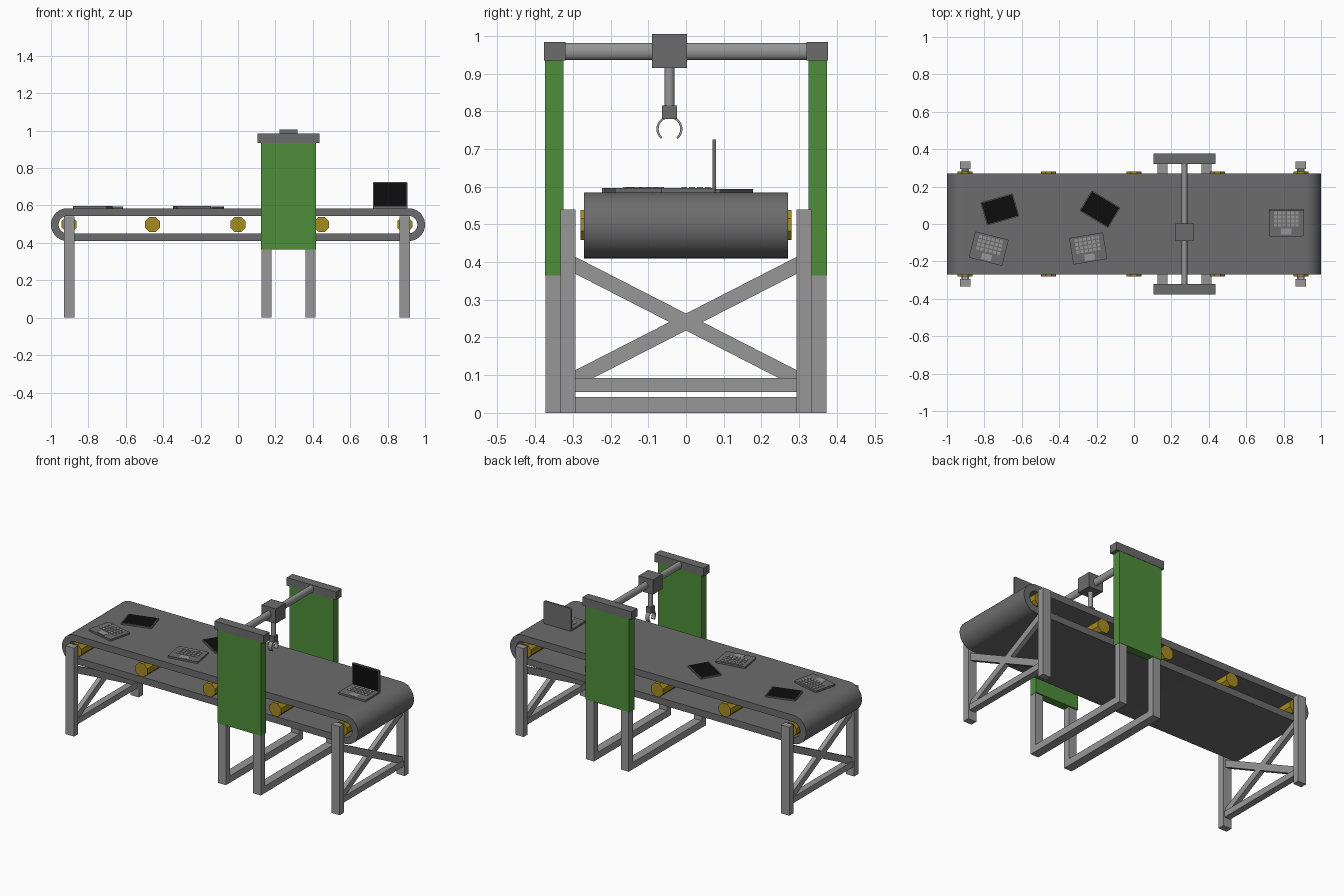
import bpy, bmesh, math
from mathutils import Matrix, Vector

if "Cube" in bpy.data.objects:
    bpy.data.objects.remove(bpy.data.objects["Cube"])


def mat(name, r, g, b):
    m = bpy.data.materials.new(name)
    m.diffuse_color = (r, g, b, 1)
    m.use_nodes = True
    m.node_tree.nodes["Principled BSDF"].inputs["Base Color"].default_value = m.diffuse_color
    return m


DARK = mat("dark grey", 0.15, 0.15, 0.15)
STEEL = mat("steel grey", 0.31, 0.31, 0.31)
GREEN = mat("green", 0.075, 0.27, 0.042)
GOLD = mat("gold", 0.38, 0.26, 0.014)
BLACK = mat("screen black", 0.004, 0.004, 0.004)


def finish(name, bm, *mats, smooth=False, matrix=None):
    bmesh.ops.recalc_face_normals(bm, faces=bm.faces)
    me = bpy.data.meshes.new(name)
    bm.to_mesh(me)
    bm.free()
    ob = bpy.data.objects.new(name, me)
    bpy.context.collection.objects.link(ob)
    for m in mats:
        me.materials.append(m)
    if matrix is not None:
        ob.matrix_world = matrix
    if smooth:
        bpy.ops.object.select_all(action='DESELECT')
        bpy.context.view_layer.objects.active = ob
        ob.select_set(True)
        bpy.ops.object.shade_smooth_by_angle(angle=math.radians(35))
    return ob


def add_box(bm, x0, x1, y0, y1, z0, z1):
    m = Matrix.Translation(((x0 + x1) / 2, (y0 + y1) / 2, (z0 + z1) / 2))
    m = m @ Matrix.Diagonal((x1 - x0, y1 - y0, z1 - z0, 1))
    return bmesh.ops.create_cube(bm, size=1, matrix=m)["verts"]


def box(name, m, *dims):
    bm = bmesh.new()
    add_box(bm, *dims)
    return finish(name, bm, m)


def cylinder(name, m, p0, p1, r, n=24, turn=0.0, smooth=True, flat=1.0):
    p0, p1 = Vector(p0), Vector(p1)
    d = p1 - p0
    q = Vector((0, 0, 1)).rotation_difference(d).to_matrix().to_4x4()
    t = (Matrix.Translation((p0 + p1) / 2) @ q @ Matrix.Diagonal((flat, 1, 1, 1))
         @ Matrix.Rotation(turn, 4, 'Z'))
    bm = bmesh.new()
    bmesh.ops.create_cone(bm, cap_ends=True, segments=n, radius1=r, radius2=r,
                          depth=d.length, matrix=t)
    return finish(name, bm, m, smooth=smooth)


def band(outer, inner, closed):
    """Solid strip between two matching 3D-pair profiles (front, back)."""
    bm = bmesh.new()
    rings = [[bm.verts.new(p) for p in (*o, *reversed(i))] for o, i in zip(outer, inner)]
    n = len(rings)
    for k in range(n if closed else n - 1):
        a, b = rings[k], rings[(k + 1) % n]
        for j in range(4):
            bm.faces.new((a[j], a[(j + 1) % 4], b[(j + 1) % 4], b[j]))
    if not closed:
        bm.faces.new(rings[0])
        bm.faces.new(rings[-1])
    return bm


# Belt: hollow stadium loop
def stadium(r, n=24, cx=0.9125, cz=0.4975, w=0.27):
    pts = []
    for s in (1, -1):
        for i in range(n + 1):
            a = math.pi * i / n - math.pi / 2
            x, z = s * (cx + r * math.cos(a)), cz + s * r * math.sin(a)
            pts.append(((x, -w, z), (x, w, z)))
    return pts


finish("conveyor_belt", band(stadium(0.0875), stadium(0.0465), True), DARK, smooth=True)

# Octagonal rollers
for i, x in enumerate((-0.903, -0.457, 0, 0.447, 0.892)):
    cylinder(f"roller_{i + 1}", GOLD, (x, -0.28, 0.4985), (x, 0.28, 0.4985), 0.0435,
             n=8, turn=math.pi / 8, smooth=False)

# End frames: legs, crossbar and X brace
for end, x in (("left", -0.903), ("right", 0.892)):
    for side, s in (("front", -1), ("back", 1)):
        box(f"{end}_{side}_leg", STEEL, x - 0.028, x + 0.028,
            *sorted((s * 0.293, s * 0.333)), 0, 0.54)
        bm = bmesh.new()
        verts = add_box(bm, x - 0.014, x + 0.014, -0.295, 0.295, -0.0225, 0.0225)
        for v in verts:  # shear into a diagonal
            v.co.z += 0.241 + s * v.co.y * 0.15 / 0.293
        finish(f"{end}_brace_{side}", bm, STEEL)
    box(f"{end}_crossbar", STEEL, x - 0.02, x + 0.02, -0.294, 0.294, 0.055, 0.092)

# Gantry: legs, floor bars, green panels, caps
GX = 0.27
for j, x in enumerate((0.153, 0.388)):
    box(f"gantry_floor_bar_{j + 1}", STEEL, x - 0.0265, x + 0.0265, -0.335, 0.335, 0, 0.042)
    for side, s in (("front", -1), ("back", 1)):
        box(f"gantry_{side}_leg_{j + 1}", STEEL, x - 0.0265, x + 0.0265,
            *sorted((s * 0.333, s * 0.372)), 0, 0.37)
for side, s in (("front", -1), ("back", 1)):
    box(f"{side}_panel", GREEN, 0.122, 0.416, *sorted((s * 0.325, s * 0.374)), 0.365, 0.937)
    box(f"{side}_cap", DARK, 0.105, 0.437, *sorted((s * 0.32, s * 0.376)), 0.935, 0.984)

# Overhead beam, carriage and gripper arm
cylinder("overhead_beam", STEEL, (GX, -0.325, 0.959), (GX, 0.325, 0.959), 0.0225, flat=0.72)
box("carriage", DARK, GX - 0.048, GX + 0.048, -0.09, 0.003, 0.915, 1.005)
cylinder("gripper_rod", STEEL, (GX, -0.044, 0.80), (GX, -0.044, 0.92), 0.0135)
box("gripper_block", DARK, GX - 0.016, GX + 0.016, -0.063, -0.024, 0.779, 0.815)


def claw(r, n=28):
    pts = []
    for i in range(n + 1):
        a = math.radians(-50 + 280 * i / n)
        y, z = -0.044 + r * math.cos(a), 0.753 + r * math.sin(a)
        pts.append(((GX - 0.012, y, z), (GX + 0.012, y, z)))
    return pts


finish("gripper_claw", band(claw(0.0345), claw(0.0285), False), STEEL, smooth=True)


# Laptop halves
def slab(w, h, t):
    bm = bmesh.new()
    add_box(bm, -w / 2, w / 2, -h / 2, h / 2, 0, t)
    up = [e for e in bm.edges if abs(e.verts[0].co.z - e.verts[1].co.z) > t / 2]
    bmesh.ops.bevel(bm, geom=up, offset=0.006, segments=3, profile=0.5, affect='EDGES')
    return bm


def place(x, y, z, deg):
    return Matrix.Translation((x, y, z)) @ Matrix.Rotation(math.radians(deg), 4, 'Z')


def keyboard(name, x, y, deg):
    m = place(x, y, 0.584, deg)
    finish(name + "_base", slab(0.184, 0.144, 0.012), DARK, matrix=m)
    bm = bmesh.new()
    for r in range(4):
        for c in range(6):
            kx, ky = -0.0575 + c * 0.023, 0.052 - r * 0.021
            add_box(bm, kx - 0.0085, kx + 0.0085, ky - 0.0075, ky + 0.0075, 0.011, 0.0145)
    add_box(bm, -0.027, 0.027, -0.063, -0.030, 0.011, 0.013)  # trackpad
    finish(name + "_keys", bm, STEEL, matrix=m)


def screen(name, matrix, w=0.18, h=0.128):
    bm = slab(w, h, 0.009)
    bm.normal_update()
    top = [f for f in bm.faces if f.normal.z > 0.9]
    bmesh.ops.inset_region(bm, faces=top, thickness=0.005)
    for f in top:
        f.material_index = 1
    finish(name, bm, DARK, BLACK, matrix=matrix)


keyboard("keyboard_left", -0.777, -0.132, -14)
keyboard("keyboard_middle", -0.245, -0.131, 9.5)
keyboard("laptop", 0.814, 0.006, 0)
screen("screen_left", place(-0.717, 0.078, 0.5845, 16))
screen("screen_middle", place(-0.182, 0.079, 0.5845, -31))
screen("laptop_screen", Matrix.Translation((0.814, 0.079, 0.657))
       @ Matrix.Rotation(math.pi / 2, 4, 'X'), 0.184, 0.136)
